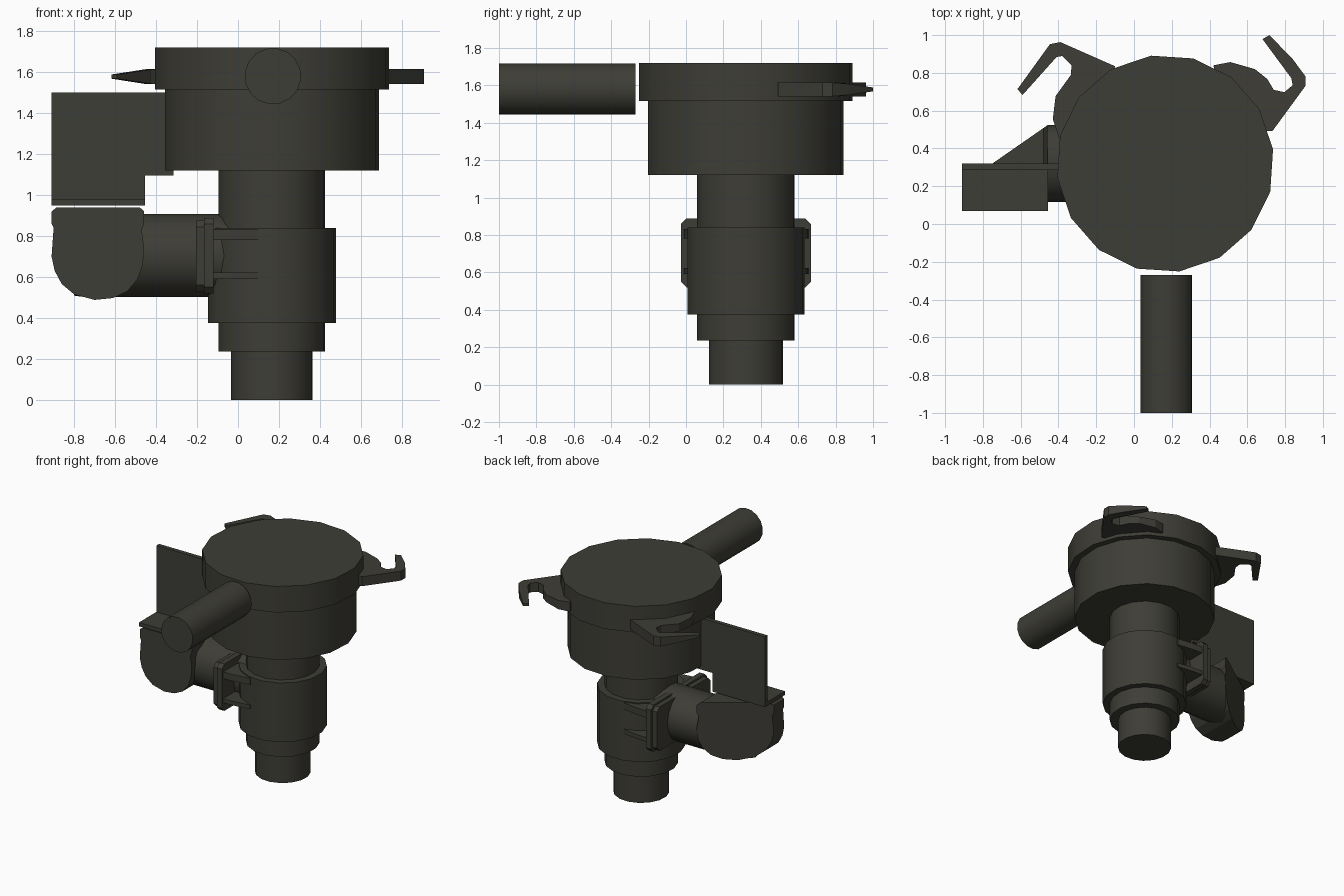
import bpy, bmesh, math
from mathutils import Vector, Matrix

if "Cube" in bpy.data.objects:
    bpy.data.objects.remove(bpy.data.objects["Cube"])

mat = bpy.data.materials.new("dark_olive_grey")
mat.diffuse_color = (0.048, 0.047, 0.037, 1)
mat.use_nodes = True
mat.node_tree.nodes["Principled BSDF"].inputs["Base Color"].default_value = mat.diffuse_color
CX, CY = 0.165, 0.32          # axis of the round body


def finish(bm, name, smooth=False):
    bmesh.ops.recalc_face_normals(bm, faces=bm.faces)
    me = bpy.data.meshes.new(name)
    bm.to_mesh(me)
    bm.free()
    me.materials.append(mat)
    ob = bpy.data.objects.new(name, me)
    bpy.context.collection.objects.link(ob)
    if smooth:
        bpy.context.view_layer.objects.active = ob
        ob.select_set(True)
        bpy.ops.object.shade_smooth_by_angle(angle=math.radians(35))
        ob.select_set(False)
    return ob


def cylinder(name, a, b, r, sides=16, turn=7.5, cut=None):
    """Cylinder from point a to point b, optionally cut by a plane."""
    a, b = Vector(a), Vector(b)
    d = b - a
    bm = bmesh.new()
    m = (Matrix.Translation((a + b) / 2)
         @ d.to_track_quat('Z', 'Y').to_matrix().to_4x4()
         @ Matrix.Rotation(math.radians(turn), 4, 'Z'))
    bmesh.ops.create_cone(bm, cap_ends=True, segments=sides, radius1=r,
                          radius2=r, depth=d.length, matrix=m)
    if cut:
        slice_off(bm, *cut)
    return finish(bm, name, True)


def slice_off(bm, co, no):
    geom = bm.verts[:] + bm.edges[:] + bm.faces[:]
    bmesh.ops.bisect_plane(bm, geom=geom, plane_co=co, plane_no=no,
                           clear_outer=True)
    bmesh.ops.holes_fill(bm, edges=[e for e in bm.edges if e.is_boundary])


def prism(name, pts, lo, hi, axis, cut=None, smooth=False):
    """Extrude a 2D outline along an axis: x -> (y,z), y -> (x,z), z -> (x,y)."""
    put = {'x': lambda p, t: (t, p[0], p[1]),
           'y': lambda p, t: (p[0], t, p[1]),
           'z': lambda p, t: (p[0], p[1], t)}[axis]
    bm = bmesh.new()
    A = [bm.verts.new(put(p, lo)) for p in pts]
    B = [bm.verts.new(put(p, hi)) for p in pts]
    n = len(pts)
    bm.faces.new(A)
    bm.faces.new(B)
    for i in range(n):
        bm.faces.new((A[i], A[(i + 1) % n], B[(i + 1) % n], B[i]))
    if cut:
        slice_off(bm, *cut)
    return finish(bm, name, smooth)


# stepped round body
for name, z0, z1, r in [("outlet_spigot", 0, 0.235, 0.2),
                        ("lower_collar", 0.235, 0.375, 0.263),
                        ("main_sleeve", 0.375, 0.84, 0.315),
                        ("neck", 0.84, 1.12, 0.263),
                        ("chamber", 1.12, 1.515, 0.527),
                        ("lid", 1.515, 1.72, 0.576)]:
    cylinder(name, (CX, CY, z0), (CX, CY, z1), r)

# handle tube pointing forward
cylinder("front_tube", (0.17, -1, 1.58), (0.17, -0.27, 1.58), 0.138)

# hooks on the lid: flat outlines thinning towards the tip
left = [(-0.1, .835), (-.39, .963), (-.445, .952), (-.617, .714), (-.59, .683),
        (-.41, .884), (-.38, .889), (-.33, .84), (-.335, .788), (-.415, .677),
        (-.43, .555), (-.395, .45), (-.2, .5)]
right = [(.42, .84), (.51, .857), (.64, .82), (.706, .767), (.74, .71),
         (.796, .698), (.84, .735), (.833, .772), (.68, .979), (.717, 1.0),
         (.84, .873), (.907, .783), (.907, .73), (.733, .492), (.5, .5)]
for name, pts, tip in [("left_hook", left, (-.603, .7)),
                       ("right_hook", right, (.7, .99))]:
    ob = prism(name, pts, -1, 1, 'z')
    for v in ob.data.vertices:
        d = (v.co.xy - Vector(tip)).length
        v.co.z = 1.578 + v.co.z * (0.008 + 0.029 * min(1, d / 0.25))

# angle bracket beside the chamber
prism("bracket_upright", [(-.91, .95), (-.455, .95), (-.455, 1.095),
                          (-.315, 1.095), (-.315, 1.5), (-.91, 1.5)],
      0.287, 0.32, 'y')
prism("bracket_shelf", [(-.91, .07), (-.455, .07), (-.455, .32), (-.91, .32)],
      0.948, 0.978, 'z')

# side pipe with mitred elbow
mitre = ((-.455, .525, .7), (-.57, .82, 0))
cylinder("side_pipe", (-.8, CY, .705), (0, CY, .705), 0.203, 16, 0, mitre)
elbow = [(-.91, .86), (-.91, .92), (-.885, .94), (-.48, .94), (-.458, .92),
         (-.458, .86), (-.47, .83), (-.458, .74), (-.465, .66), (-.49, .59),
         (-.54, .53), (-.61, .497), (-.7, .488), (-.8, .515), (-.86, .565),
         (-.895, .63), (-.91, .7), (-.9, .84)]
prism("elbow", elbow, 0.08, 0.7, 'y', mitre)


# flange plates between the pipe and the sleeve
def octagon(hw, z0, z1, c=0.03):
    return [(CY - hw, z0 + c), (CY - hw + c, z0), (CY + hw - c, z0),
            (CY + hw, z0 + c), (CY + hw, z1 - c), (CY + hw - c, z1),
            (CY - hw + c, z1), (CY - hw, z1 - c)]


prism("inner_flange", octagon(0.348, 0.52, 0.888), -.165, -.12, 'x')
prism("outer_flange", octagon(0.33, 0.53, 0.875), -.205, -.165, 'x')

# clamp ribs, mirrored front and back
for side, s in (("front", -1), ("back", 1)):
    for level, z0, z1 in (("upper", .78, .832), ("lower", .59, .622)):
        pts = [(x, CY + s * d) for x, d in
               ((-.13, .335), (-.03, .33), (.1, .312), (.1, .25), (-.13, .15))]
        prism(f"{side}_{level}_rib", pts, z0, z1, 'z')
